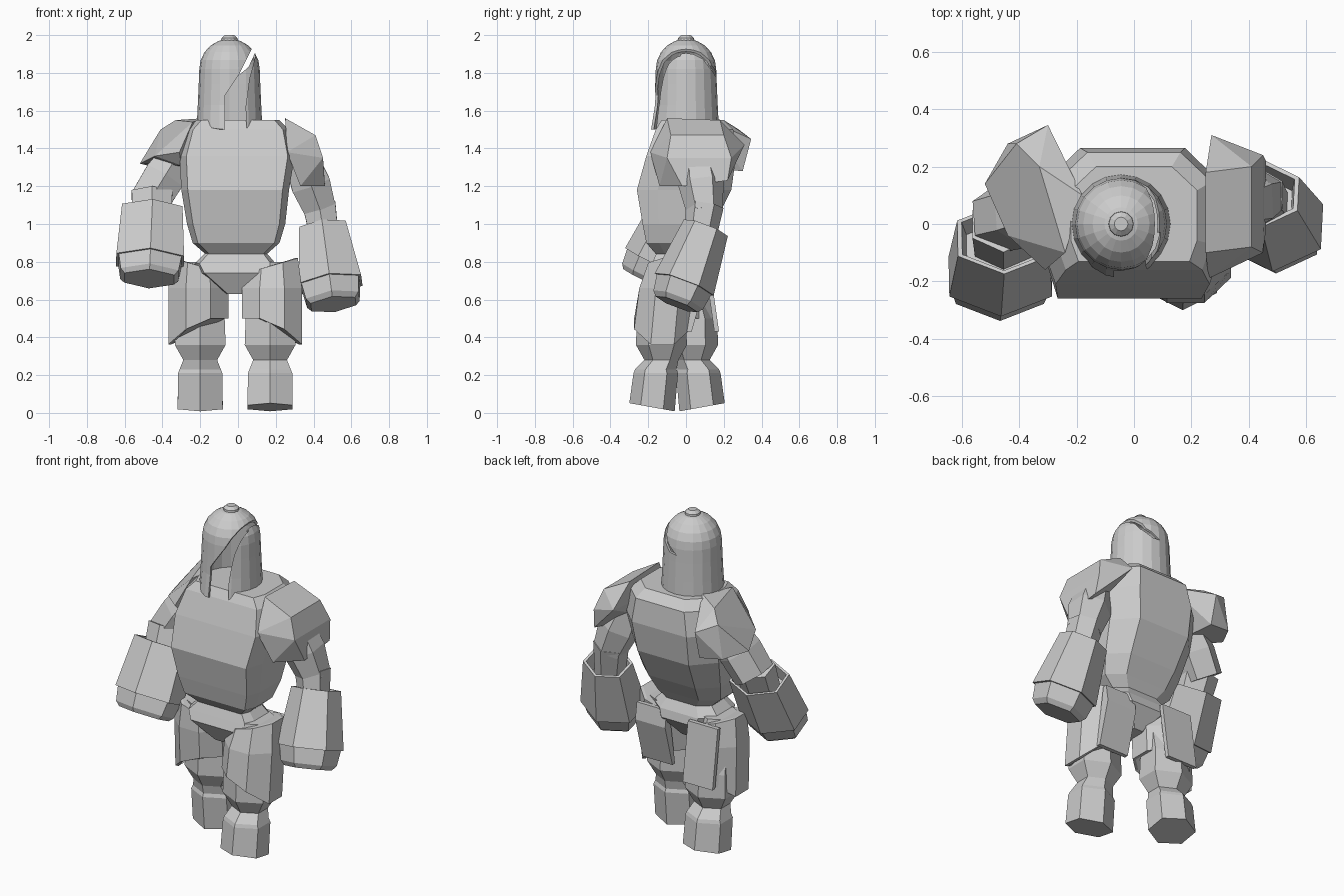
import bpy, bmesh, math
from mathutils import Vector

old = bpy.data.objects.get("Cube")
if old:
    bpy.data.objects.remove(old)

steel = bpy.data.materials.new("plain_grey")
steel.use_nodes = True
GREY = (0.6, 0.6, 0.6, 1)
steel.diffuse_color = GREY
steel.node_tree.nodes["Principled BSDF"].inputs["Base Color"].default_value = GREY


def finish(name, bm):
    """Turn a bmesh into a flat shaded object."""
    bmesh.ops.recalc_face_normals(bm, faces=bm.faces)
    mesh = bpy.data.meshes.new(name)
    bm.to_mesh(mesh)
    bm.free()
    mesh.materials.append(steel)
    obj = bpy.data.objects.new(name, mesh)
    bpy.context.collection.objects.link(obj)
    return obj


def loft(name, rings, caps=True):
    """Skin a list of equally sized point rings."""
    bm = bmesh.new()
    rows = [[bm.verts.new(p) for p in ring] for ring in rings]
    n = len(rows[0])
    for low, high in zip(rows, rows[1:]):
        for i in range(n):
            j = (i + 1) % n
            bm.faces.new((low[i], low[j], high[j], high[i]))
    if caps:
        bm.faces.new(rows[0])
        bm.faces.new(rows[-1])
    return finish(name, bm)


def tube(name, start, end, profile, sides=6, flat=1.0):
    """Faceted column from start to end; profile holds (fraction, radius)."""
    a, b = Vector(start), Vector(end)
    axis = (b - a).normalized()
    front = Vector((0, -1, 0))
    front = (front - axis * front.dot(axis)).normalized()
    side = axis.cross(front)
    rings = []
    for t, r in profile:
        ring = []
        for i in range(sides):
            ang = math.tau * i / sides
            ring.append(a.lerp(b, t) + (front * math.cos(ang) * flat + side * math.sin(ang)) * r)
        rings.append(ring)
    return loft(name, rings)


def hull(name, points):
    """Convex plate block around a few corners."""
    bm = bmesh.new()
    for p in points:
        bm.verts.new(p)
    bmesh.ops.convex_hull(bm, input=bm.verts[:])
    loose = [v for v in bm.verts if not v.link_faces]
    bmesh.ops.delete(bm, geom=loose, context="VERTS")
    bmesh.ops.dissolve_limit(bm, angle_limit=math.radians(6), verts=bm.verts[:], edges=bm.edges[:])
    return finish(name, bm)


def boxed(z, x0, x1, y0, y1):
    """Eight sided ring: a rectangle trimmed lightly in front, more behind."""
    w, d = x1 - x0, y1 - y0
    f, b = w * 0.06, w * 0.2
    return [(x0 + f, y0, z), (x1 - f, y0, z), (x1, y0 + d * 0.22, z), (x1, y1 - d * 0.25, z),
            (x1 - b, y1, z), (x0 + b, y1, z), (x0, y1 - d * 0.25, z), (x0, y0 + d * 0.22, z)]


def prism(name, outline, y0, y1):
    """Front outline pushed through from y0 to y1."""
    return loft(name, [[(x, y, z) for x, z in outline] for y in (y0, y1)])


# Torso and hips
loft("torso", [boxed(*r) for r in (
    (0.83, -0.16, 0.14, -0.15, 0.05), (0.9, -0.24, 0.22, -0.21, 0.09),
    (1.0, -0.27, 0.25, -0.23, 0.15), (1.18, -0.3, 0.27, -0.26, 0.24),
    (1.36, -0.31, 0.3, -0.21, 0.265), (1.5, -0.27, 0.27, -0.16, 0.25),
    (1.55, -0.22, 0.22, -0.13, 0.2))])
loft("hips", [boxed(*r) for r in (
    (0.63, -0.06, 0.03, -0.14, 0.02), (0.74, -0.2, 0.17, -0.2, 0.1),
    (0.79, -0.23, 0.2, -0.18, 0.09), (0.86, -0.16, 0.14, -0.15, 0.05))])

# Helmet: domed shell with a lowered front hem
HX, HR, DOME = -0.045, 0.16, 1.82
levels = [(1.55, 0.172), (1.63, 0.168), (1.74, 0.163), (DOME, HR)]
levels += [(DOME + HR * math.sin(a), HR * math.cos(a)) for a in (0.3, 0.6, 0.9, 1.2, 1.45)]
rings = []
for z, r in levels:
    ring = []
    for i in range(20):
        ang = math.tau * i / 20
        x, y = HX + r * math.sin(ang), -r * math.cos(ang)
        dip = 0.05 * max(0, -y / r) if z < 1.6 else 0
        ring.append((x, y * (1 + dip * 2), z - dip))
    rings.append(ring)
helmet = loft("helmet", rings, caps=False)
shell = helmet.modifiers.new("thickness", "SOLIDIFY")
shell.thickness = 0.014
shell.offset = -1 if helmet.data.polygons[0].normal.y < 0 else 1

# Face opening and the slash that curls over the crown to the back
opening = prism("opening_cutter", [(0.11, 1.95), (0.075, 1.93), (0.01, 1.8), (-0.07, 1.68),
                                   (-0.07, 1.4), (0.05, 1.4), (0.04, 1.62), (0.06, 1.77)], -0.4, -0.03)
slash = prism("slash_cutter", [(0.12, 1.97), (0.075, 1.93), (0.03, 1.84), (-0.05, 1.78),
                               (0.0, 1.785), (0.055, 1.83)], -0.05, 0.3)
bpy.context.view_layer.objects.active = helmet
for cutter in (opening, slash):
    cutter.hide_render = True
    cut = helmet.modifiers.new("cut", "BOOLEAN")
    cut.operation = "DIFFERENCE"
    cut.solver = "EXACT"
    cut.object = cutter
for mod in list(helmet.modifiers):
    bpy.ops.object.modifier_apply(modifier=mod.name)
for cutter in (opening, slash):
    bpy.data.objects.remove(cutter)
tube("helmet_knob", (HX, 0, 1.96), (HX, 0, 2.0), [(0, 0.045), (0.6, 0.043), (1, 0.024)], 12)

# Shoulder plates
hull("left_shoulder_plate", [
    (0.25, -0.1, 1.56), (0.25, 0.18, 1.55), (0.27, 0.31, 1.42), (0.26, -0.19, 1.38),
    (0.41, -0.08, 1.47), (0.41, 0.2, 1.47), (0.45, -0.1, 1.35), (0.45, 0.24, 1.35),
    (0.46, -0.02, 1.2), (0.46, 0.22, 1.23), (0.33, -0.14, 1.2)])
hull("right_shoulder_plate", [
    (-0.18, 0.1, 1.56), (-0.24, -0.1, 1.54), (-0.3, 0.345, 1.45), (-0.41, 0.28, 1.5),
    (-0.33, 0.2, 1.55), (-0.52, 0.14, 1.32), (-0.44, 0.28, 1.3), (-0.31, -0.16, 1.38),
    (-0.44, -0.04, 1.36), (-0.3, 0.3, 1.28), (-0.3, -0.1, 1.31)])


# Arms, with open cuffs that swell toward the fists
def gauntlet(name, start, end, top, bottom, flat):
    tube(name, start, end, [(0.2, top - 0.04), (0, top - 0.018), (0, top), (0.74, bottom),
                            (0.74, bottom - 0.015), (0.94, bottom - 0.03), (1, bottom - 0.055)],
         flat=flat)


tube("left_upper_arm", (0.33, 0.06, 1.36), (0.44, 0.1, 1.06), [(0, 0.1), (0.5, 0.12), (1, 0.095)])
tube("left_forearm", (0.43, 0.1, 1.1), (0.47, 0.06, 0.85), [(0, 0.1), (1, 0.08)])
gauntlet("left_gauntlet", (0.45, 0.105, 0.98), (0.505, -0.05, 0.575), 0.143, 0.192, 0.87)
tube("right_upper_arm", (-0.31, 0.06, 1.38), (-0.47, 0.02, 1.12), [(0, 0.1), (0.5, 0.125), (1, 0.12)])
tube("right_forearm", (-0.455, 0.0, 1.16), (-0.455, -0.1, 0.92), [(0, 0.125), (1, 0.11)], flat=0.85)
gauntlet("right_gauntlet", (-0.455, -0.05, 1.07), (-0.47, -0.23, 0.71), 0.185, 0.207, 0.75)


def ring_at(x, y, z, half, sides, wide):
    """Sides of a limb cross-section, as (offset x, point) pairs."""
    start = 0 if sides == 6 else 0.5
    turns = [math.tau * (i + start) / sides for i in range(sides)]
    return [(half * wide * math.sin(t), Vector((x + half * wide * math.sin(t),
                                                y - half * math.cos(t), z))) for t in turns]


# Legs: striding, each with boot, thigh armour and rear flap
def leg(side, word, x, foot, knee, hip, skirt, flap_out):
    lean = 0.02 * side
    boot = []
    for z, half, y in ((0.03, 0.12, foot), (0.21, 0.118, foot + lean), (0.23, 0.11, foot + lean),
                       (0.28, 0.09, knee), (0.36, 0.135, knee), (0.5, 0.13, knee),
                       (0.8, 0.11, hip)):
        ring = [p for _, p in ring_at(x, y, z, half, 6, 1.15)]
        for p in ring:
            if z < 0.1:
                p.z -= side * (p.y - y) * 0.18
        boot.append(ring)
    loft(word + "_leg", boot)

    # Thigh armour hangs lower on the outer side
    armour = []
    for z, half, y in ((0.5, 0.145, skirt), (0.5, 0.162, skirt), (0.66, 0.162, (skirt + hip) / 2),
                       (0.78, 0.14, hip), (0.78, 0.123, hip)):
        ring = []
        for px, p in ring_at(x + 0.01 * side, y, z, half, 8, 1.06):
            out = side * px / half
            if z < 0.6:
                p.z -= 0.14 * max(0, out)
            elif z > 0.7:
                p.z += 0.04 * out
            ring.append(p)
        armour.append(ring)
    loft(word + "_thigh_armour", armour)

    # Rear flap
    back = hip + 0.13
    low = knee + flap_out
    hull(word + "_rear_flap", [(x + w, y + d, z) for w in (-0.1, 0.1) for d in (0, 0.025)
                               for y, z in ((back, 0.78), (back + 0.015, 0.68), (low, 0.43))])


leg(1, "left", 0.17, -0.18, -0.13, -0.07, -0.125, 0.135)
leg(-1, "right", -0.2, 0.085, 0.035, -0.03, -0.01, 0.115)
